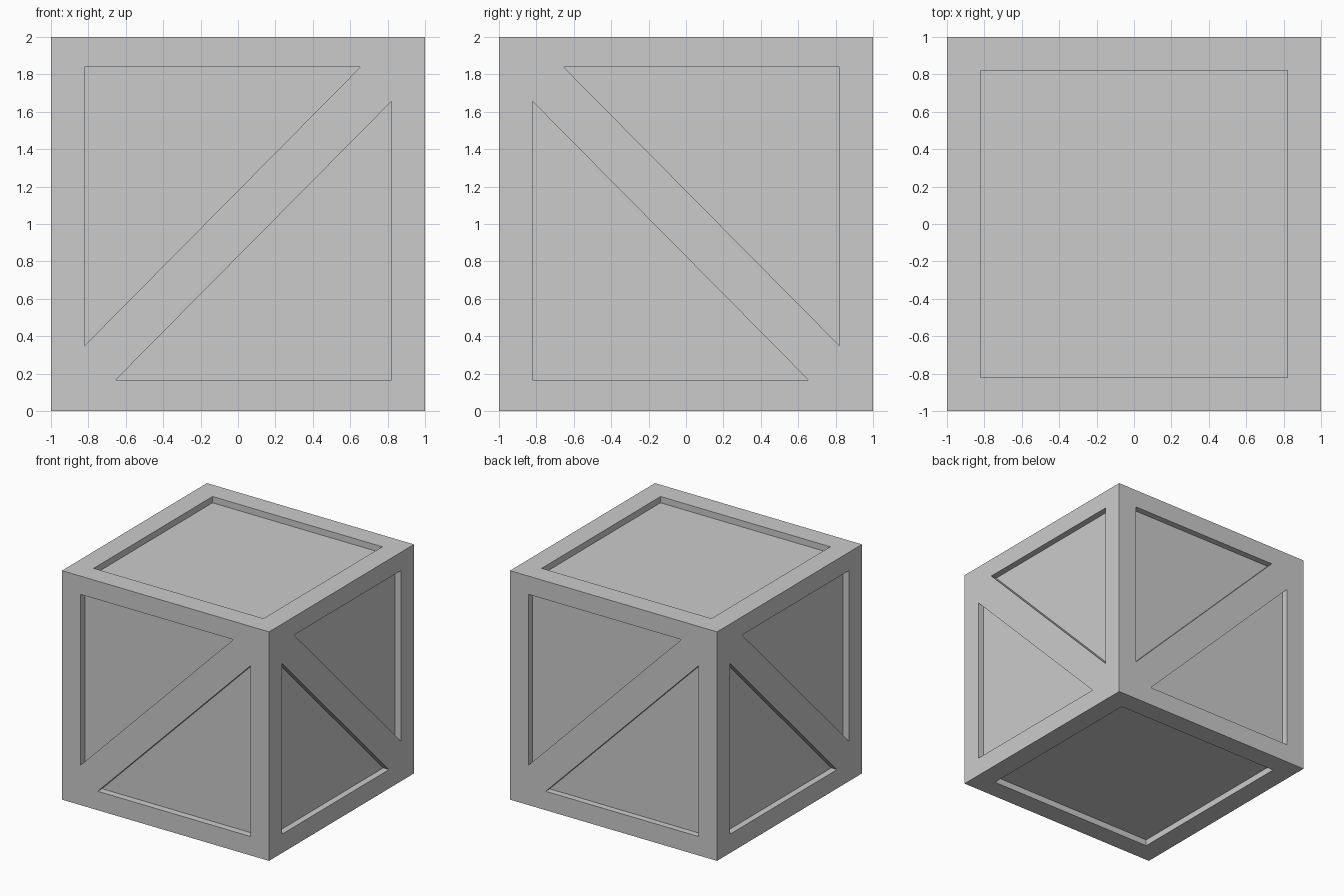
import bpy, bmesh
from math import pi
from mathutils import Matrix, Vector

if "Cube" in bpy.data.objects:
    bpy.data.objects.remove(bpy.data.objects["Cube"])

# Crate body: a 2 unit cube standing on the ground
bpy.ops.mesh.primitive_cube_add(size=2, location=(0, 0, 1))
crate = bpy.context.object
crate.name = "crate_body"

cut = bmesh.new()


def recess(profile, depth, matrix):
    """Add a prism cutter; the profile lies on the plane y = -1, sunk by depth."""
    rings = [[cut.verts.new(matrix @ Vector((u, y, v))) for u, v in profile]
             for y in (-1.2, -1 + depth)]
    cut.faces.new(rings[0])
    cut.faces.new(rings[1][::-1])
    n = len(profile)
    for i in range(n):
        j = (i + 1) % n
        cut.faces.new((rings[0][i], rings[1][i], rings[1][j], rings[0][j]))


# Two triangular panels per side, leaving a diagonal brace (mirrored on alternate sides)
upper = [(-0.82, 0.84), (0.655, 0.84), (-0.82, -0.65)]
lower = [(0.82, -0.835), (0.82, 0.655), (-0.655, -0.835)]
lift = Matrix.Translation((0, 0, 1))
for k, depth in enumerate((0.06, 0.055, 0.055, 0.055)):
    s = -1 if k % 2 else 1
    for tri in (upper, lower):
        recess([(s * u, v) for u, v in tri], depth, lift @ Matrix.Rotation(k * pi / 2, 4, 'Z'))

# Square panels on the top and the bottom
square = [(-0.82, -0.82), (0.82, -0.82), (0.82, 0.82), (-0.82, 0.82)]
for a in (-pi / 2, pi / 2):
    recess(square, 0.055, lift @ Matrix.Rotation(a, 4, 'X'))

bmesh.ops.recalc_face_normals(cut, faces=cut.faces)
mesh = bpy.data.meshes.new("panel_cutter")
cut.to_mesh(mesh)
cut.free()
cutter = bpy.data.objects.new("panel_cutter", mesh)
bpy.context.collection.objects.link(cutter)

# Carve the panels, then discard the cutter
mod = crate.modifiers.new("panels", 'BOOLEAN')
mod.operation = 'DIFFERENCE'
mod.solver = 'EXACT'
mod.object = cutter
bpy.context.view_layer.objects.active = crate
bpy.ops.object.modifier_apply(modifier=mod.name)
bpy.data.objects.remove(cutter)
